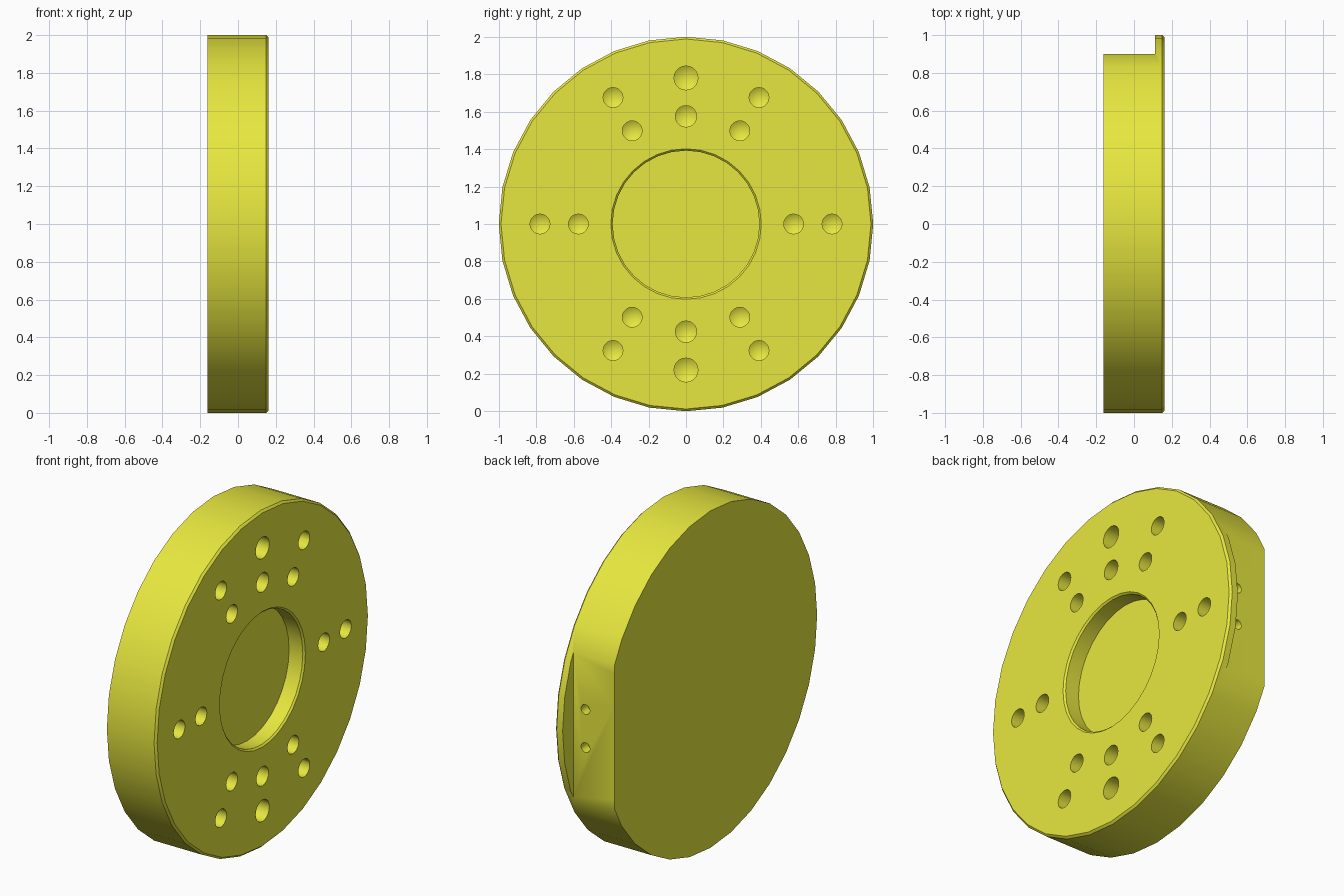
import bpy, bmesh
from math import sin, cos, pi, radians
from mathutils import Vector, Matrix

if "Cube" in bpy.data.objects:
    bpy.data.objects.remove(bpy.data.objects["Cube"])

HALF = 0.161   # half thickness along x
CZ = 1.0       # height of the disc axis


def lathe(bm, profile, sides, place):
    """Revolve (axial, radius) points, radius 0 at both ends, about local x."""
    rings = []
    for a, r in profile:
        n = 1 if r == 0 else sides
        rings.append([bm.verts.new(place @ Vector((a, r * sin(2 * pi * i / sides),
                                                   r * cos(2 * pi * i / sides))))
                      for i in range(n)])
    for p, q in zip(rings, rings[1:]):
        for i in range(sides):
            j = (i + 1) % sides
            if len(p) == 1:
                bm.faces.new((p[0], q[j], q[i]))
            elif len(q) == 1:
                bm.faces.new((p[i], p[j], q[0]))
            else:
                bm.faces.new((p[i], p[j], q[j], q[i]))


def make(name, bm):
    bmesh.ops.recalc_face_normals(bm, faces=bm.faces)
    me = bpy.data.meshes.new(name)
    bm.to_mesh(me)
    bm.free()
    ob = bpy.data.objects.new(name, me)
    bpy.context.collection.objects.link(ob)
    return ob


def drill(bm, place, r, depth):
    """Blind hole with a conical drill tip, entering along local -x."""
    lathe(bm, [(0.05, 0), (0.05, r), (-depth, r), (-depth - 0.6 * r, 0)], 20, place)


# Disc with chamfered front rim and shallow centre pocket
bm = bmesh.new()
lathe(bm, [(-HALF, 0), (-HALF, 1), (HALF - 0.012, 1), (HALF, 0.988),
           (HALF, 0.402), (HALF - 0.01, 0.392), (HALF - 0.1, 0.392),
           (HALF - 0.1, 0)], 32, Matrix.Translation((0, 0, CZ)))
disc = make("mounting_disc", bm)

# Flat cut on the rear rim
bm = bmesh.new()
bmesh.ops.create_cube(bm, size=1, matrix=Matrix.Translation((-0.095, 1.05, CZ))
                      @ Matrix.Diagonal((0.41, 0.3, 1.4, 1)))
flat = make("flat_cutter", bm)

# Bolt holes in the face: two rings, every angle listed
bm = bmesh.new()
for ring in (0.78, 0.575):
    for deg in (0, 60, 90, 120, 180, 240, 270, 300):
        r = 0.053
        if deg in (90, 270):
            r = 0.064 if ring > 0.7 else 0.057
        a = radians(deg)
        drill(bm, Matrix.Translation((HALF, ring * cos(a), CZ + ring * sin(a))), r, 0.18)
# Two small holes in the flat
for s in (-1, 1):
    drill(bm, Matrix.Translation((0.03, 0.9, CZ + s * 0.113))
          @ Matrix.Rotation(pi / 2, 4, 'Z'), 0.029, 0.06)
holes = make("hole_cutter", bm)

# Cut the disc, then bake the result
for cutter in (flat, holes):
    m = disc.modifiers.new("cut", 'BOOLEAN')
    m.operation = 'DIFFERENCE'
    m.solver = 'EXACT'
    m.object = cutter
bpy.context.view_layer.update()
dg = bpy.context.evaluated_depsgraph_get()
baked = bpy.data.meshes.new_from_object(disc.evaluated_get(dg))
disc.modifiers.clear()
disc.data = baked
for cutter in (flat, holes):
    bpy.data.objects.remove(cutter)

# Yellow finish and smooth shading
mat = bpy.data.materials.new("yellow")
mat.diffuse_color = (0.8, 0.8, 0.05, 1)
mat.use_nodes = True
mat.node_tree.nodes["Principled BSDF"].inputs["Base Color"].default_value = mat.diffuse_color
disc.data.materials.clear()
disc.data.materials.append(mat)
bpy.context.view_layer.objects.active = disc
disc.select_set(True)
bpy.ops.object.shade_smooth_by_angle(angle=radians(30))
